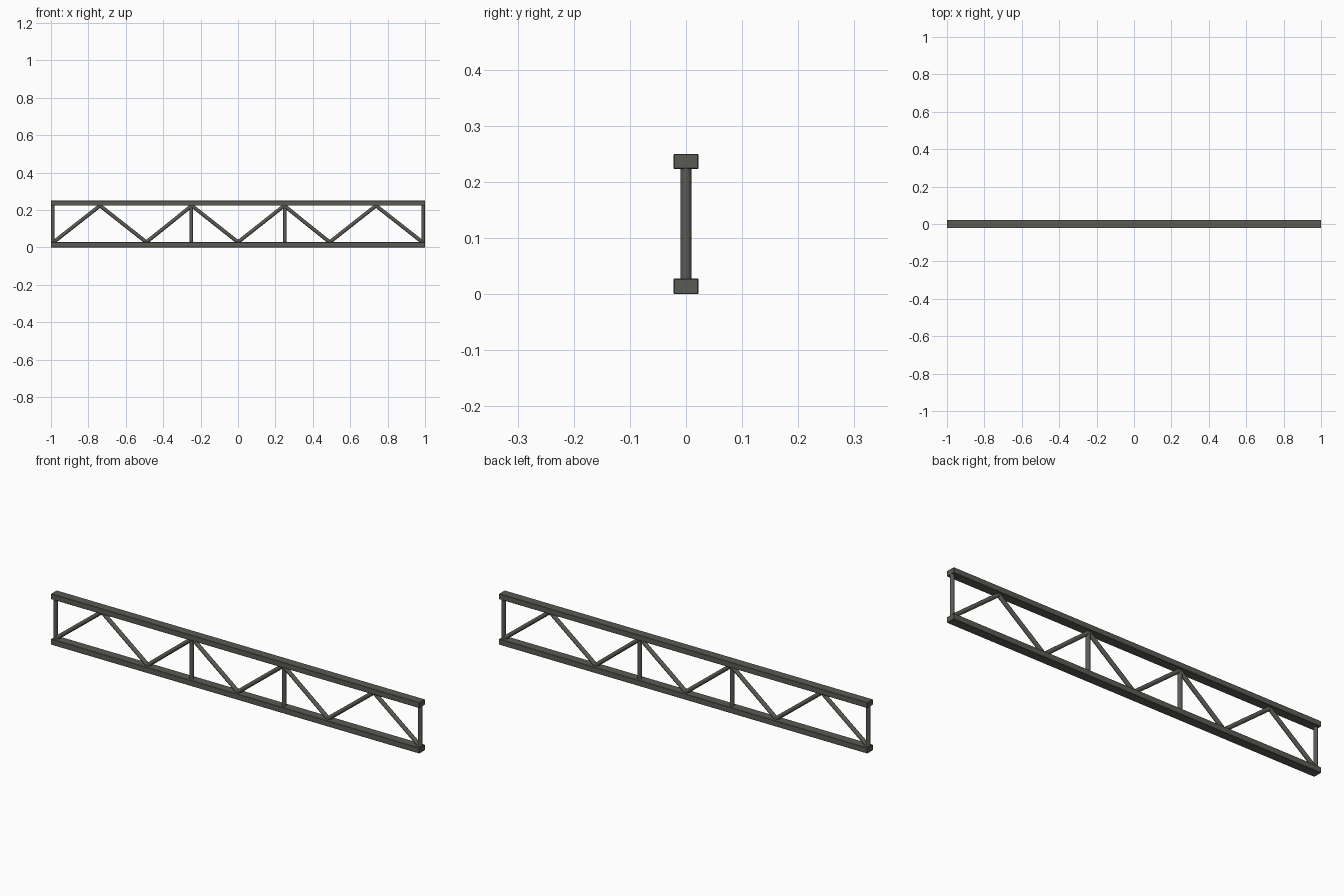
import bpy
from mathutils import Vector

cube = bpy.data.objects.get("Cube")
if cube:
    bpy.data.objects.remove(cube, do_unlink=True)

steel = bpy.data.materials.new("dark_grey_steel")
steel.use_nodes = True
colour = (0.105, 0.105, 0.09, 1)
steel.diffuse_color = colour
steel.node_tree.nodes["Principled BSDF"].inputs["Base Color"].default_value = colour

LOW, HIGH = 0.028, 0.223      # inner faces of the two chords
ROD = 0.01                    # web rod radius


def chord(name, z0, z1):
    """Full-length rail with slightly softened edges."""
    bpy.ops.mesh.primitive_cube_add(size=1, location=(0, 0, (z0 + z1) / 2))
    ob = bpy.context.object
    ob.name = name
    ob.scale = (2, 0.044, z1 - z0)
    bpy.ops.object.transform_apply(location=False, rotation=False, scale=True)
    bevel = ob.modifiers.new("soft_edges", "BEVEL")
    bevel.width = 0.0015
    bevel.segments = 1
    ob.data.materials.append(steel)


def rod(name, x0, z0, x1, z1):
    """Round web bar between two points in the truss plane."""
    a, b = Vector((x0, 0, z0)), Vector((x1, 0, z1))
    bpy.ops.mesh.primitive_cylinder_add(vertices=16, radius=ROD, depth=(b - a).length,
                                        location=(a + b) / 2)
    ob = bpy.context.object
    ob.name = name
    ob.rotation_euler = (b - a).to_track_quat("Z", "Y").to_euler()
    ob.data.materials.append(steel)
    bpy.ops.object.shade_smooth_by_angle()


# Chords
chord("bottom_chord", 0, LOW)
chord("top_chord", HIGH, 0.25)

# Zigzag web and posts, mirrored about the middle
nodes = [(0, LOW), (0.247, HIGH), (0.49, LOW), (0.738, HIGH), (0.986, LOW)]
for side, s in (("left", 1), ("right", -1)):
    for i, (p, q) in enumerate(zip(nodes, nodes[1:])):
        rod(f"{side}_diagonal_{i + 1}", s * p[0], p[1], s * q[0], q[1])
    rod(f"{side}_inner_post", s * 0.25, LOW - 0.005, s * 0.25, HIGH + 0.005)
    rod(f"{side}_end_post", s * 0.99, LOW - 0.005, s * 0.99, HIGH + 0.005)
